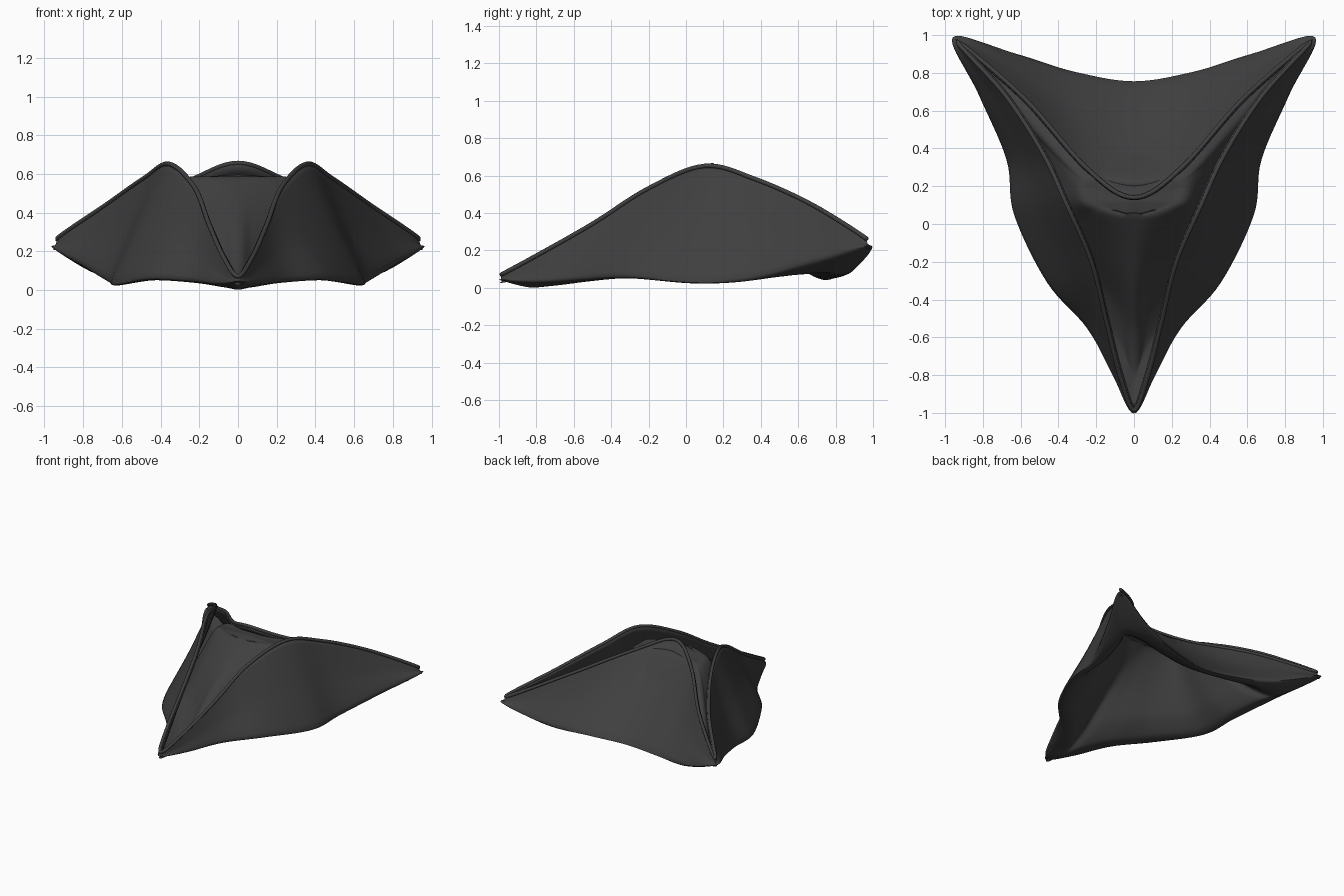
import bpy, bmesh, math
from mathutils import Vector

if "Cube" in bpy.data.objects:
    bpy.data.objects.remove(bpy.data.objects["Cube"])

felt = bpy.data.materials.new("charcoal felt")
felt.diffuse_color = (0.05, 0.05, 0.05, 1)
felt.use_nodes = True
felt.node_tree.nodes["Principled BSDF"].inputs["Base Color"].default_value = felt.diffuse_color

# Right-half sections, front tip -> rear corner -> back centre
# each: flap top edge, brim fold, underside keel, crown top
SECTIONS = [
    ((0, -.985, .08), (0, -.995, .05), (0, -.80, .01), (0, .03, .56)),
    ((.075, -.80, .18), (.11, -.80, .04), (.055, -.66, .025), (.07, .03, .56)),
    ((.15, -.50, .35), (.25, -.55, .06), (.18, -.48, .05), (.14, .05, .56)),
    ((.225, -.20, .54), (.46, -.31, .075), (.39, -.26, .07), (.21, .08, .56)),
    ((.355, .10, .66), (.635, .05, .05), (.57, .05, .05), (.27, .12, .56)),
    ((.48, .37, .59), (.675, .34, .065), (.60, .36, .06), (.29, .20, .55)),
    ((.68, .68, .45), (.82, .68, .15), (.67, .62, .08), (.28, .24, .55)),
    ((.935, .965, .27), (.95, .98, .225), (.72, .75, .09), (.27, .25, .55)),
    ((.58, .665, .43), (.62, .90, .11), (.56, .78, .075), (.22, .26, .55)),
    ((.25, .295, .575), (.30, .80, .075), (.27, .72, .07), (.12, .24, .56)),
    ((0, .14, .665), (0, .75, .065), (0, .68, .07), (0, .23, .57)),
]
CAP = Vector((0, .12, .585))


def spline(p0, p1, p2, p3, t, k):
    m1, m2 = (p2 - p0) * k, (p3 - p1) * k
    t2, t3 = t * t, t * t * t
    return (p1 * (2*t3 - 3*t2 + 1) + m1 * (t3 - 2*t2 + t)
            + p2 * (3*t2 - 2*t3) + m2 * (t3 - t2))


def smooth_path(pts, steps, k, closed):
    n, out = len(pts), []
    for i in range(n if closed else n - 1):
        if closed:
            q = [pts[(i + j) % n] for j in (-1, 0, 1, 2)]
        else:
            q = [pts[min(max(i + j, 0), n - 1)] for j in (-1, 0, 1, 2)]
        out += [spline(*q, s / steps, k) for s in range(steps)]
    return out if closed else out + [pts[-1]]


def profile(section):
    """Cross-section: flap edge, outer flap, fold, keel, crown wall, crown top."""
    top, fold, under, crown = map(Vector, section)
    mid = top.lerp(fold, .5) + Vector((0, 0, -.01))
    low = under.lerp(crown, .30)
    low.z = under.z + (crown.z - under.z) * .20
    wall = under.lerp(crown, .62)
    wall.z = under.z + (crown.z - under.z) * .58
    rim = crown.lerp(CAP, .3) + Vector((0, 0, .005))
    return [top, mid, fold, under, low, wall, crown, rim, CAP]


# Mirror the sections into a closed loop, then smooth both ways
half = [profile(s) for s in SECTIONS]
flip = lambda row: [Vector((-p.x, p.y, p.z)) for p in row]
rows = half + [flip(r) for r in half[-2:0:-1]]
rings = [smooth_path([r[j] for r in rows], 8, .5, True) for j in range(len(rows[0]))]
columns = [smooth_path(list(c), 5, .35, False) for c in zip(*rings)]
lift = -min(p.z for c in columns for p in c) + .002

# Folded hat: one felt sheet running flap, fold, brim, crown
bm = bmesh.new()
grid = [[bm.verts.new(p + Vector((0, 0, lift))) for p in c] for c in columns]
for i in range(len(grid)):
    a, b = grid[i], grid[(i + 1) % len(grid)]
    for j in range(len(a) - 1):
        bm.faces.new((a[j], a[j + 1], b[j + 1], b[j]))
bmesh.ops.remove_doubles(bm, verts=bm.verts, dist=.0005)
mesh = bpy.data.meshes.new("folded_hat")
bm.to_mesh(mesh)
bm.free()
mesh.materials.append(felt)
hat = bpy.data.objects.new("folded_hat", mesh)
bpy.context.collection.objects.link(hat)
sheet = hat.modifiers.new("felt thickness", 'SOLIDIFY')
sheet.thickness = .02
sheet.offset = -1
bpy.context.view_layer.objects.active = hat
hat.select_set(True)
bpy.ops.object.shade_smooth_by_angle(angle=math.radians(60))

# Rolled trim along the upper edge of the flaps
curve = bpy.data.curves.new("brim_trim", 'CURVE')
curve.dimensions = '3D'
curve.bevel_depth = .012
curve.bevel_resolution = 3
line = curve.splines.new('POLY')
line.points.add(len(rings[0]) - 1)
for pt, p in zip(line.points, rings[0]):
    pt.co = (p.x, p.y, p.z + lift, 1)
line.use_cyclic_u = True
curve.materials.append(felt)
trim = bpy.data.objects.new("brim_trim", curve)
bpy.context.collection.objects.link(trim)
